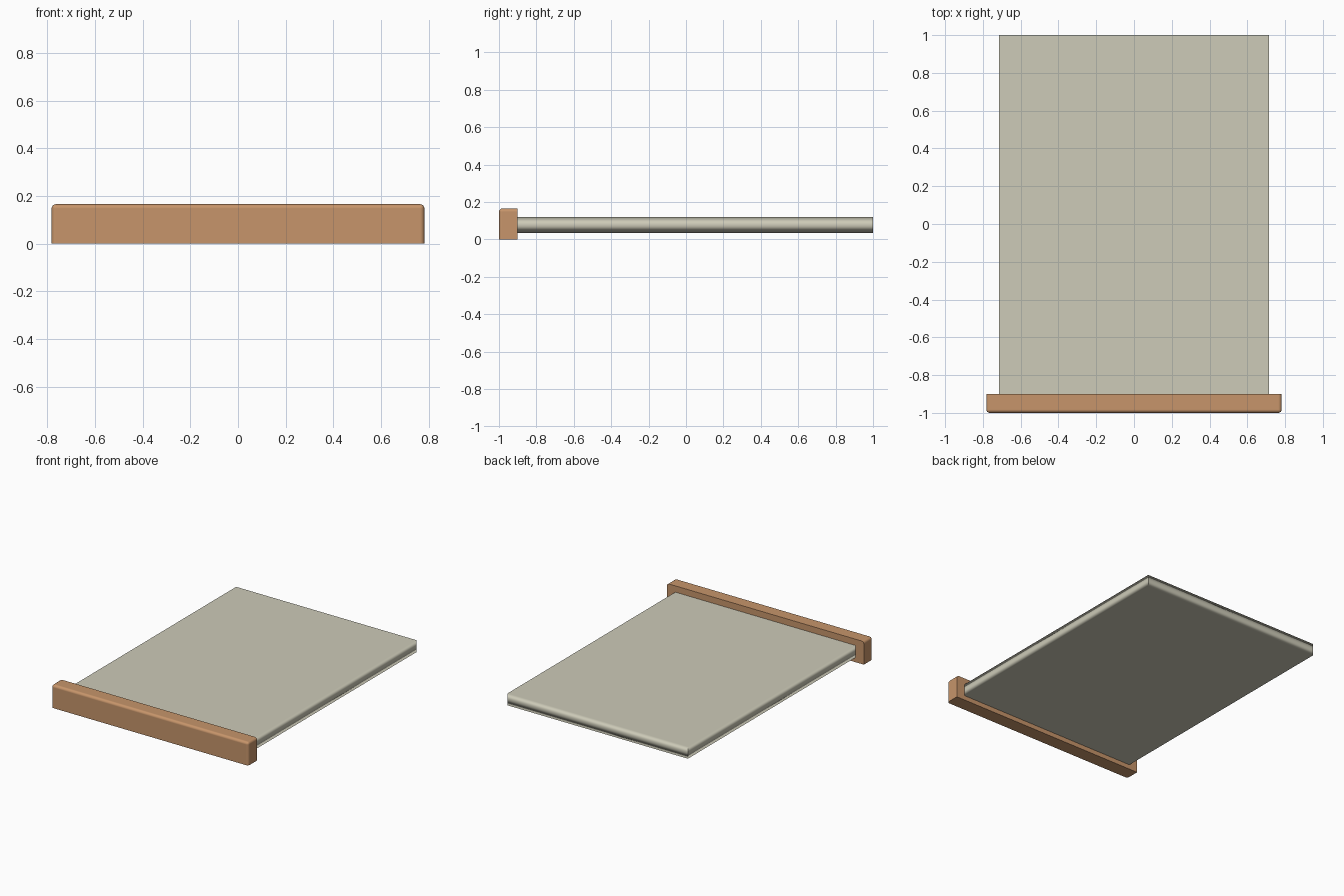
import bpy, bmesh

if "Cube" in bpy.data.objects:
    bpy.data.objects.remove(bpy.data.objects["Cube"])


def material(name, rgb):
    m = bpy.data.materials.new(name)
    m.diffuse_color = (*rgb, 1)
    m.use_nodes = True
    m.node_tree.nodes["Principled BSDF"].inputs["Base Color"].default_value = m.diffuse_color
    return m


def box(name, lo, hi, mat):
    """Axis-aligned box from two corners; returns object and open bmesh."""
    mesh = bpy.data.meshes.new(name)
    ob = bpy.data.objects.new(name, mesh)
    bpy.context.collection.objects.link(ob)
    mesh.materials.append(mat)
    bm = bmesh.new()
    bmesh.ops.create_cube(bm, size=1)
    for v in bm.verts:
        for i in range(3):
            v.co[i] = lo[i] if v.co[i] < 0 else hi[i]
    return ob, bm


def finish(ob, bm):
    """Write the mesh, smooth it and keep the big faces flat."""
    for f in bm.faces:
        f.smooth = True
    bm.to_mesh(ob.data)
    bm.free()
    mod = ob.modifiers.new("flat_faces", 'WEIGHTED_NORMAL')
    mod.weight = 100
    mod.keep_sharp = True


wood = material("warm_wood", (0.57, 0.30, 0.145))
cream = material("pale_stone", (0.61, 0.595, 0.48))

# Flat panel with a soft side edge split at half height
panel, bm = box("panel", (-0.715, -0.91, 0.033), (0.715, 1.0, 0.12), cream)
bmesh.ops.bisect_plane(bm, geom=bm.verts[:] + bm.edges[:] + bm.faces[:],
                       plane_co=(0, 0, 0.0765), plane_no=(0, 0, 1))
for e in bm.edges:
    a, b = (v.co for v in e.verts)
    e.smooth = abs(a.z - b.z) < 1e-4      # keep upright corners sharp
finish(panel, bm)

# Front rail, rounded on the front uprights and around the top
rail, bm = box("front_rail", (-0.782, -1.0, 0.0), (0.782, -0.9, 0.165), wood)
rounded = []
for e in bm.edges:
    m = (e.verts[0].co + e.verts[1].co) / 2
    front, top, end = m.y < -0.99, m.z > 0.16, abs(m.x) > 0.7
    if (front and (top or end)) or (top and end):
        rounded.append(e)
bmesh.ops.bevel(bm, geom=rounded, offset=0.018, segments=4, profile=0.5,
                affect='EDGES', clamp_overlap=True)
for e in bm.edges:
    if len(e.link_faces) == 2 and e.calc_face_angle() > 0.7:
        e.smooth = False
finish(rail, bm)
